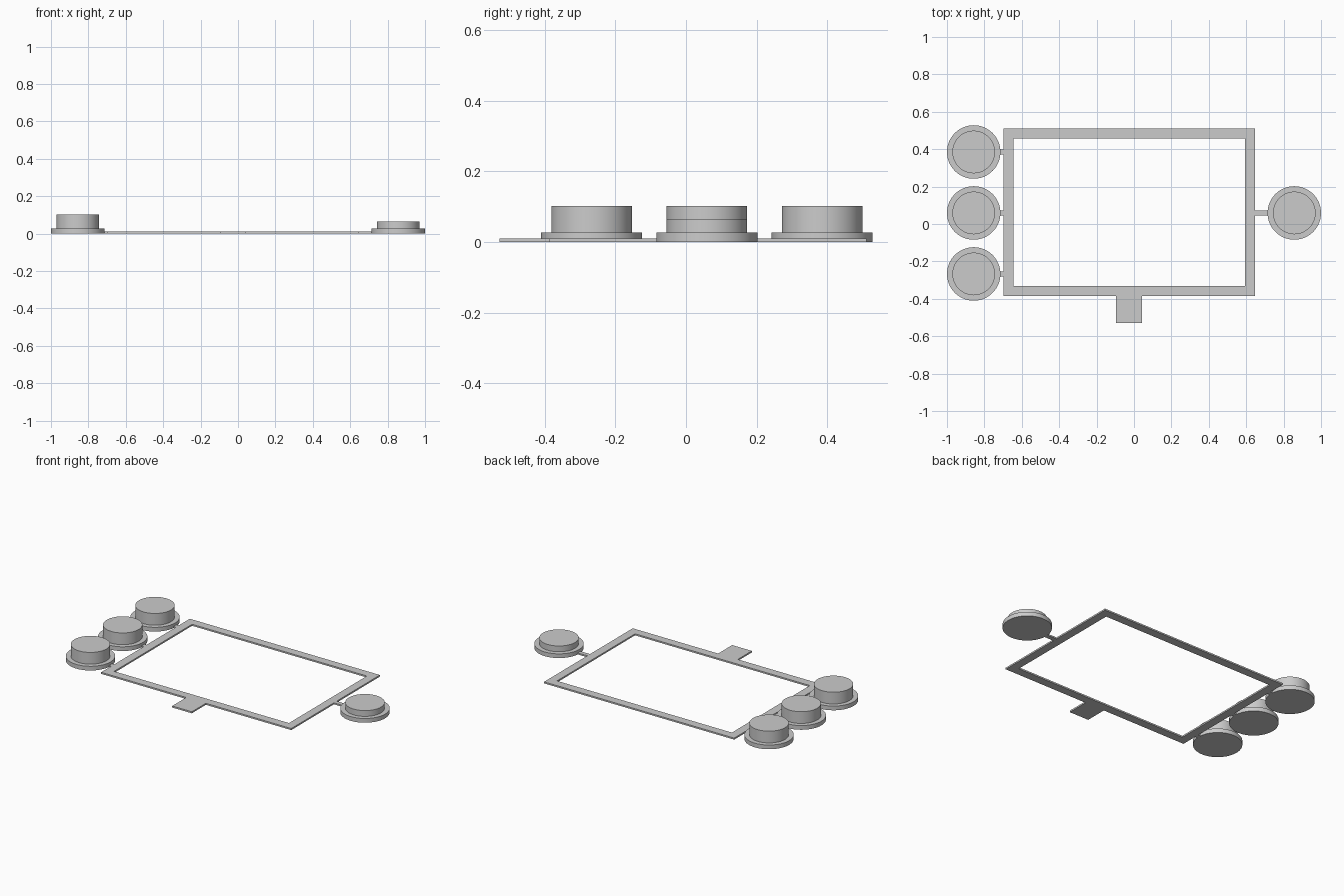
import bpy
import bmesh
from math import radians

old = bpy.data.objects.get("Cube")
if old:
    bpy.data.objects.remove(old, do_unlink=True)

GREY = (0.6, 0.6, 0.6, 1)
mat = bpy.data.materials.new("plain grey")
mat.use_nodes = True
mat.diffuse_color = GREY
bsdf = next(n for n in mat.node_tree.nodes if n.type == 'BSDF_PRINCIPLED')
bsdf.inputs["Base Color"].default_value = GREY

THICK = 0.01        # sheet thickness of frame, tab and arms
FLANGE_R, FLANGE_H = 0.143, 0.027
CAP_R = 0.114
PAD_X = 0.857


def finish(name, bm):
    bmesh.ops.recalc_face_normals(bm, faces=bm.faces)
    mesh = bpy.data.meshes.new(name)
    bm.to_mesh(mesh)
    bm.free()
    mesh.materials.append(mat)
    obj = bpy.data.objects.new(name, mesh)
    bpy.context.collection.objects.link(obj)
    return obj


def rect(bm, x0, x1, y0, y1, z):
    return [bm.verts.new((x, y, z)) for x, y in
            ((x0, y0), (x1, y0), (x1, y1), (x0, y1))]


def plate(name, x0, x1, y0, y1):
    bm = bmesh.new()
    base = bm.faces.new(rect(bm, x0, x1, y0, y1, 0))
    top = bmesh.ops.extrude_face_region(bm, geom=[base])["geom"]
    verts = [v for v in top if isinstance(v, bmesh.types.BMVert)]
    bmesh.ops.translate(bm, verts=verts, vec=(0, 0, THICK))
    return finish(name, bm)


def frame(name, outer, inner):
    # Rectangular ring: four loops bridged into a closed band
    bm = bmesh.new()
    loops = [rect(bm, *outer, 0), rect(bm, *outer, THICK),
             rect(bm, *inner, THICK), rect(bm, *inner, 0)]
    for k in range(4):
        a, b = loops[k], loops[(k + 1) % 4]
        for i in range(4):
            j = (i + 1) % 4
            bm.faces.new((a[i], a[j], b[j], b[i]))
    return finish(name, bm)


def button(name, x, y, height):
    # Stepped round button: wide flange with a narrower cap on top
    bm = bmesh.new()
    profile = ((FLANGE_R, 0), (FLANGE_R, FLANGE_H),
               (CAP_R, FLANGE_H), (CAP_R, height))
    rings = [bmesh.ops.create_circle(bm, segments=64, radius=r)["verts"]
             for r, z in profile]
    for ring, (r, z) in zip(rings, profile):
        bmesh.ops.translate(bm, verts=ring, vec=(0, 0, z))
    for a, b in zip(rings, rings[1:]):
        for i in range(len(a)):
            j = (i + 1) % len(a)
            bm.faces.new((a[i], a[j], b[j], b[i]))
    bm.faces.new(rings[0])
    bm.faces.new(rings[-1])
    obj = finish(name, bm)
    obj.location = (x, y, 0)
    bpy.ops.object.select_all(action='DESELECT')
    bpy.context.view_layer.objects.active = obj
    obj.select_set(True)
    bpy.ops.object.shade_smooth_by_angle(angle=radians(30))
    return obj


# Frame and front tab
frame("frame", (-0.698, 0.647, -0.386, 0.51), (-0.644, 0.593, -0.332, 0.456))
plate("front_tab", -0.096, 0.043, -0.528, -0.386)

# Three tall buttons on the right side, each joined by a short arm
for label, y in (("front", -0.267), ("middle", 0.059), ("back", 0.385)):
    button(f"right_{label}_button", -PAD_X, y, 0.102)
    plate(f"right_{label}_arm", -0.72, -0.698, y - 0.014, y + 0.014)

# One low button on the left side
button("left_button", PAD_X, 0.059, 0.064)
plate("left_arm", 0.647, 0.72, 0.045, 0.073)
